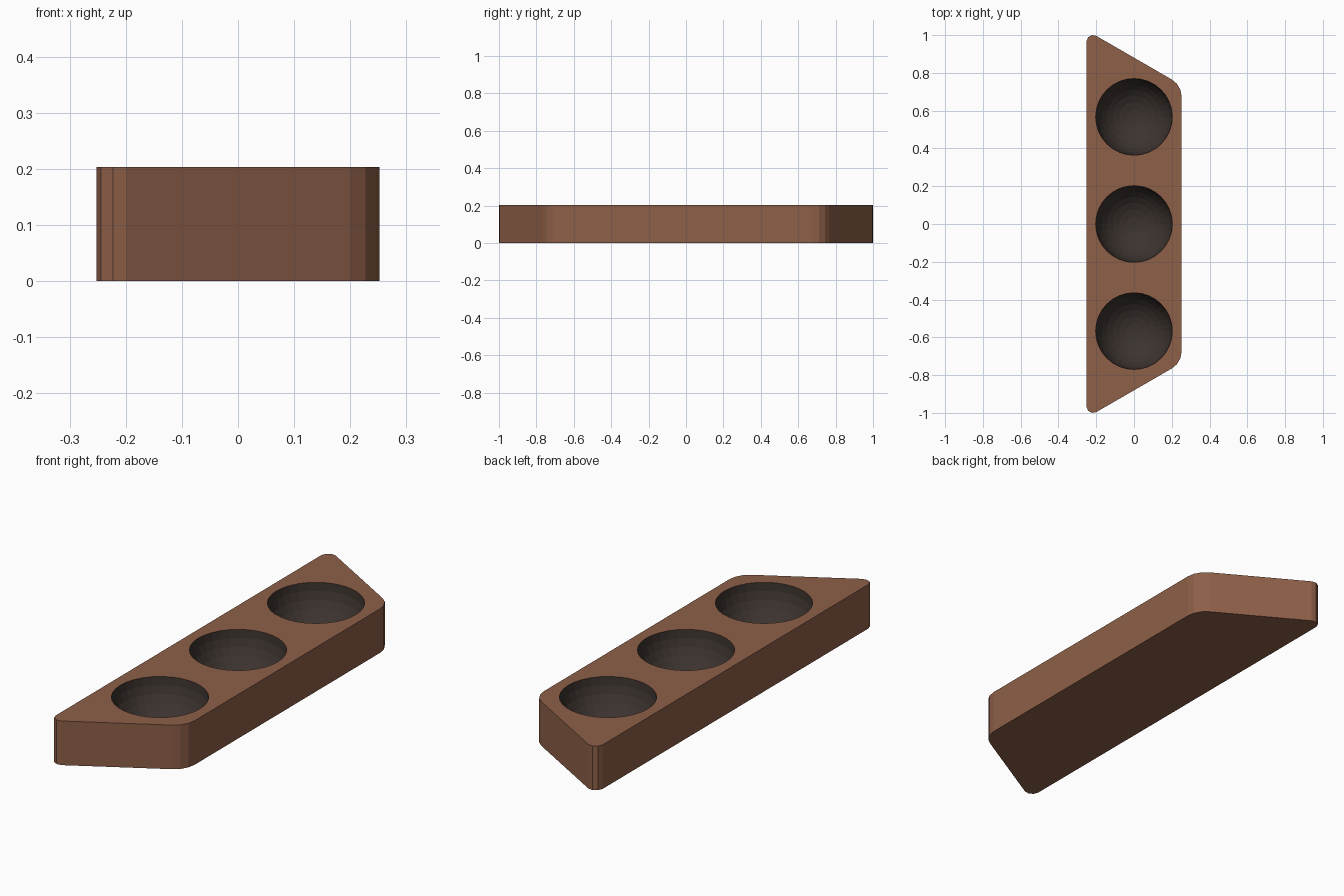
import bpy, bmesh
from math import radians, cos, sin

if "Cube" in bpy.data.objects:
    bpy.data.objects.remove(bpy.data.objects["Cube"])

HEIGHT = 0.203
BOWL_R = 0.203
BOWL_DEPTH = 0.19


def material(name, color):
    m = bpy.data.materials.new(name)
    m.diffuse_color = color
    m.use_nodes = True
    m.node_tree.nodes["Principled BSDF"].inputs["Base Color"].default_value = m.diffuse_color
    return m


def arc(cx, cy, r, start, end, steps=3):
    angles = [radians(start + (end - start) * i / steps) for i in range(steps + 1)]
    return [(cx + r * cos(a), cy + r * sin(a)) for a in angles]


wood = material("brown_wood", (0.27, 0.115, 0.065, 1))
dark = material("dark_bowl", (0.045, 0.033, 0.028, 1))

# Tray block: trapezoid with rounded corners, mirrored across y and extruded
half = arc(0.148, 0.675, 0.104, 0, 60) + arc(-0.217, 0.9655, 0.035, 60, 180)
outline = half + [(x, -y) for x, y in reversed(half)]
bm = bmesh.new()
base = bm.faces.new([bm.verts.new((x, y, 0)) for x, y in outline])
top = bmesh.ops.extrude_face_region(bm, geom=[base])["geom"]
bmesh.ops.translate(bm, vec=(0, 0, HEIGHT),
                    verts=[v for v in top if isinstance(v, bmesh.types.BMVert)])
bmesh.ops.recalc_face_normals(bm, faces=bm.faces)
mesh = bpy.data.meshes.new("tray_block")
bm.to_mesh(mesh)
bm.free()
mesh.materials.append(wood)
mesh.materials.append(dark)
tray = bpy.data.objects.new("tray_block", mesh)
bpy.context.collection.objects.link(tray)

# Three round bowls carved into the top, keeping their dark lining
for y in (-0.567, 0, 0.567):
    bpy.ops.mesh.primitive_uv_sphere_add(segments=32, ring_count=16, radius=1,
                                         location=(0, y, HEIGHT - 0.0005))
    cutter = bpy.context.object
    cutter.name = "bowl_cutter"
    cutter.scale = (BOWL_R, BOWL_R, BOWL_DEPTH)
    cutter.data.materials.append(dark)
    cutter.hide_render = True
    cut = tray.modifiers.new("bowl", 'BOOLEAN')
    cut.operation = 'DIFFERENCE'
    cut.solver = 'EXACT'
    cut.material_mode = 'TRANSFER'
    cut.object = cutter
    bpy.context.view_layer.objects.active = tray
    bpy.ops.object.modifier_apply(modifier=cut.name)
    bpy.data.objects.remove(cutter)
